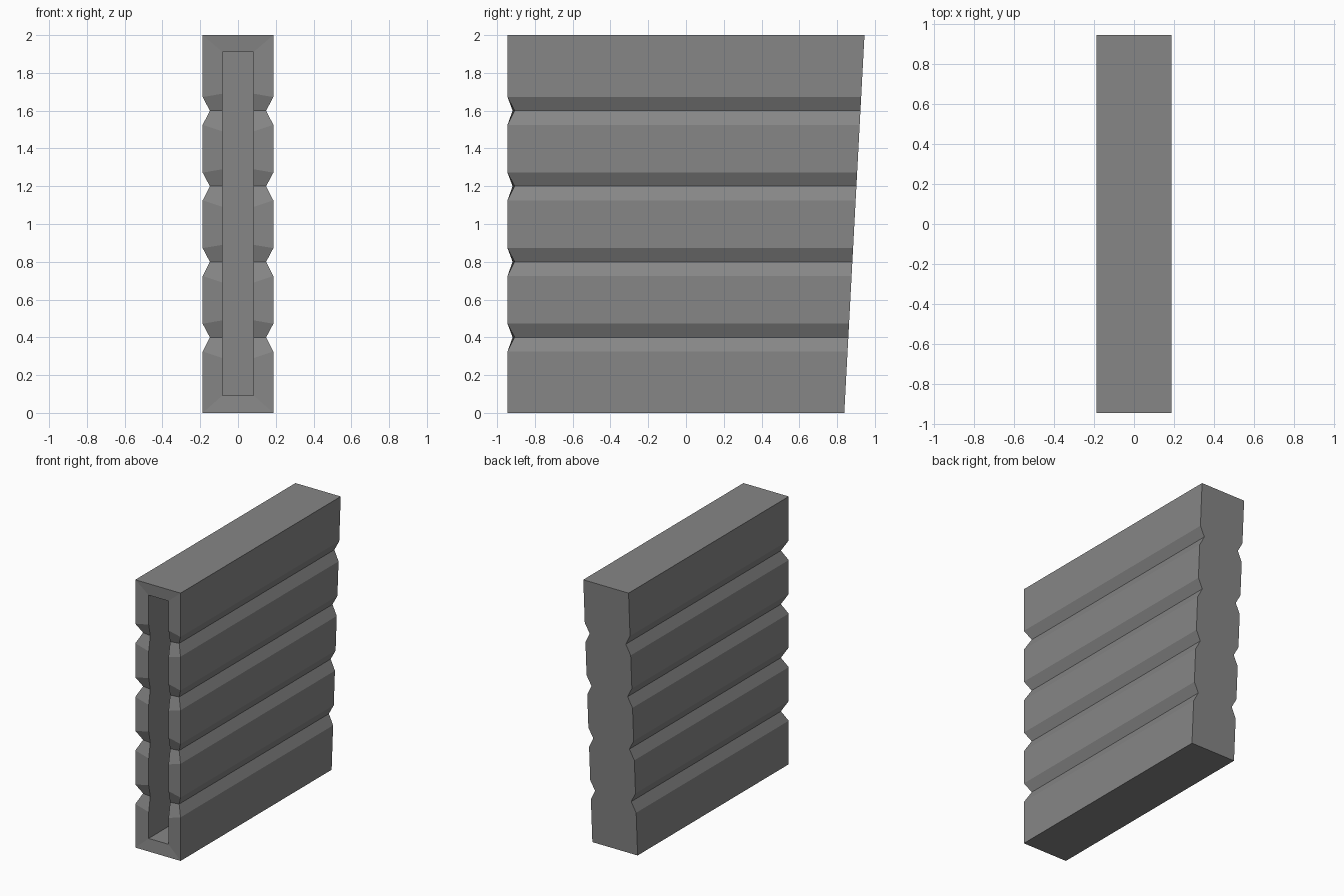
import bpy
import bmesh

if "Cube" in bpy.data.objects:
    bpy.data.objects.remove(bpy.data.objects["Cube"])

GROOVES = [0.4, 0.8, 1.2, 1.6]
FRONT = -0.945


def right_profile(x, x_groove, z0, z1, lo, hi, y, y_groove):
    """Right-hand edge from bottom to top, with a V notch at every groove."""
    pts = [(x, y, z0)]
    for g in GROOVES:
        pts += [(x, y, g - lo), (x_groove, y_groove, g), (x, y, g + hi)]
    return pts + [(x, y, z1)]


def full_loop(pts):
    """Mirror the right edge to the left to close the loop."""
    return pts + [(-x, y, z) for x, y, z in reversed(pts)]


def bridge(bm, a, b):
    n = len(a)
    for i in range(n):
        j = (i + 1) % n
        bm.faces.new((a[i], a[j], b[j], b[i]))


# Outer rim, inner rim, slot floor and sloping back
outer = full_loop(right_profile(0.187, 0.149, 0, 2, 0.075, 0.072, FRONT, -0.907))
inner = full_loop(right_profile(0.082, 0.082, 0.093, 1.91, 0.11, 0.09, FRONT + 0.008, -0.918))
floor = [(x, -0.5, z) for x, y, z in inner]
back = [(x, 0.838 + 0.0535 * z, z) for x, y, z in outer]

bm = bmesh.new()
loops = [[bm.verts.new(p) for p in pts] for pts in (back, outer, inner, floor)]
for a, b in zip(loops, loops[1:]):
    bridge(bm, a, b)
bm.faces.new(loops[0])
bm.faces.new(loops[-1])
bmesh.ops.recalc_face_normals(bm, faces=bm.faces[:])

mesh = bpy.data.meshes.new("grooved_case")
bm.to_mesh(mesh)
bm.free()

# Single grey colour
grey = bpy.data.materials.new("mid grey")
grey.diffuse_color = (0.24, 0.24, 0.24, 1)
grey.use_nodes = True
grey.node_tree.nodes["Principled BSDF"].inputs["Base Color"].default_value = grey.diffuse_color
mesh.materials.append(grey)
case = bpy.data.objects.new("grooved_case", mesh)
bpy.context.collection.objects.link(case)
